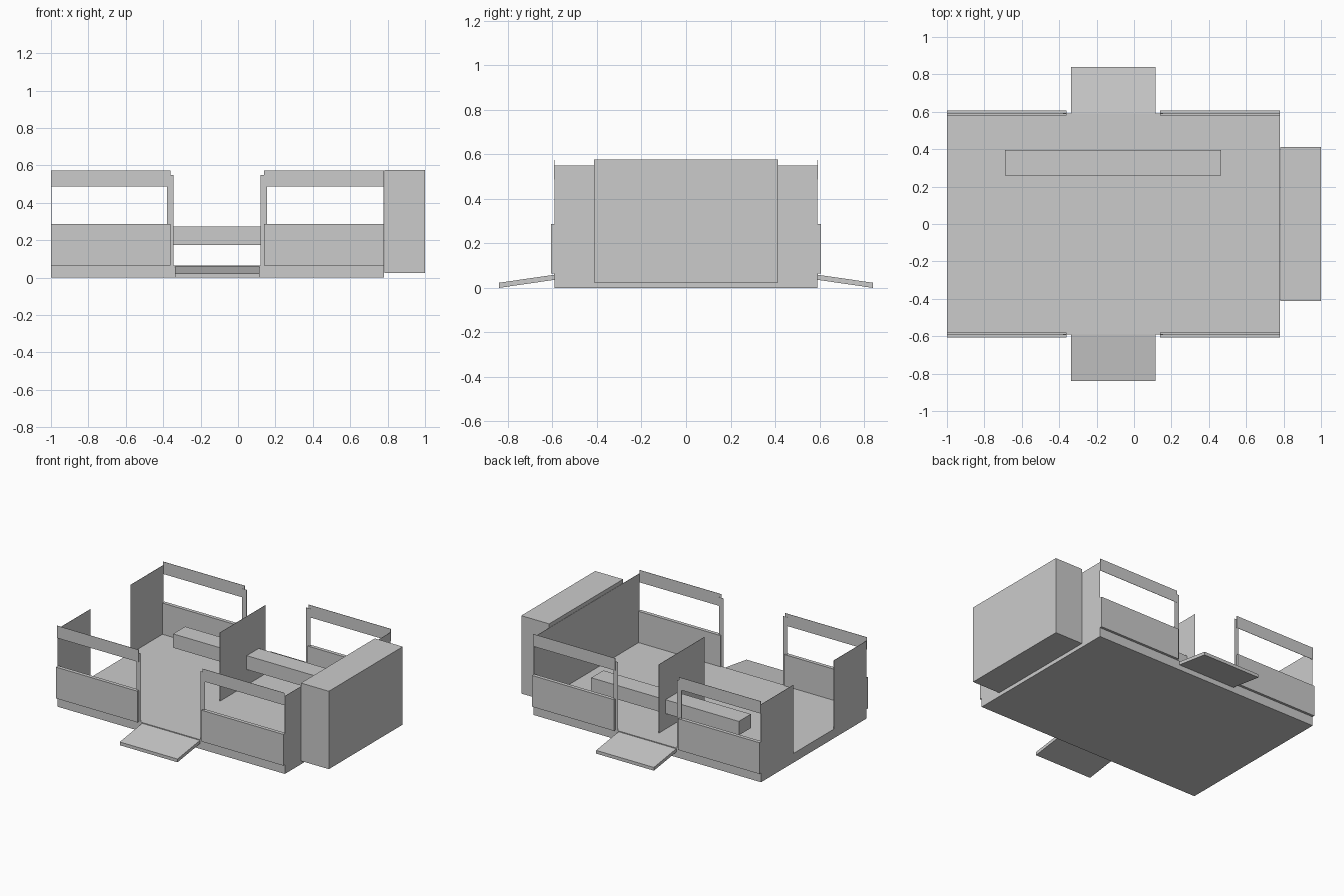
import bpy

cube = bpy.data.objects.get("Cube")
if cube:
    bpy.data.objects.remove(cube, do_unlink=True)

# One flat colour
GREY = (0.6, 0.6, 0.6, 1)
mat = bpy.data.materials.new("plain grey")
mat.use_nodes = True
mat.diffuse_color = GREY
mat.node_tree.nodes["Principled BSDF"].inputs["Base Color"].default_value = GREY

BACK, FRONT = 1, -1
FLOOR_TOP = 0.065
WALL_TOP = 0.55
SIDE = 0.59            # half depth of the floor
LEFT_END, RIGHT_END = 0.78, -1.0


def make(name, verts, faces):
    mesh = bpy.data.meshes.new(name)
    mesh.from_pydata(verts, [], faces)
    mesh.materials.append(mat)
    obj = bpy.data.objects.new(name, mesh)
    bpy.context.collection.objects.link(obj)
    return obj


def prism(name, x, profile):
    """Extrude a closed (y, z) outline along the x range."""
    n = len(profile)
    area = sum(profile[i - 1][0] * profile[i][1] - profile[i][0] * profile[i - 1][1]
               for i in range(n))
    if area < 0:
        profile = profile[::-1]
    verts = [(px, y, z) for px in x for y, z in profile]
    faces = [tuple(reversed(range(n))), tuple(range(n, 2 * n))]
    faces += [(i, (i + 1) % n, n + (i + 1) % n, n + i) for i in range(n)]
    return make(name, verts, faces)


def box(name, x, y, z):
    return prism(name, x, [(y[0], z[0]), (y[1], z[0]), (y[1], z[1]), (y[0], z[1])])


def slab(name, x, y, z):
    """Very thin upright sheet: a pair given as a single number is its plane."""
    t = 0.001
    x = x if isinstance(x, tuple) else (x - t, x + t)
    y = y if isinstance(y, tuple) else (y - t, y + t)
    return box(name, x, y, z)


# Floor, end cabinet and the long bench
box("floor", (RIGHT_END, LEFT_END), (-SIDE, SIDE), (0, FLOOR_TOP))
box("end_cabinet", (LEFT_END + 0.002, 1.0), (-0.413, 0.413), (0.025, 0.576))
box("bench", (-0.69, 0.465), (0.26, 0.395), (0.175, 0.273))

# Cross walls
slab("left_end_wall", LEFT_END - 0.001, (-SIDE, SIDE), (FLOOR_TOP, WALL_TOP))
slab("middle_divider", -0.115, (-0.04, 0.47), (FLOOR_TOP, WALL_TOP))

for s, side in ((FRONT, "front"), (BACK, "back")):
    # Partial wall at the open end
    slab(f"{side}_right_end_wall", RIGHT_END + 0.001,
         tuple(sorted((s * SIDE, s * 0.225))), (FLOOR_TOP, WALL_TOP))

    # Side panels, rails and door posts on both sides of the doorway
    for label, span, post in (("right", (RIGHT_END, -0.362), (-0.38, -0.345)),
                              ("left", (0.138, LEFT_END), (0.12, 0.155))):
        box(f"{side}_{label}_panel", span,
            tuple(sorted((s * 0.581, s * 0.607))), (FLOOR_TOP, 0.286))
        slab(f"{side}_{label}_top_rail", span, s * 0.593, (0.487, 0.574))
        slab(f"{side}_{label}_door_post", post, s * 0.59, (FLOOR_TOP, WALL_TOP))

    # Sloping ramp at the doorway
    prism(f"{side}_ramp", (-0.337, 0.115),
          [(s * 0.585, 0.037), (s * 0.84, 0.0), (s * 0.84, 0.023), (s * 0.585, 0.06)])
